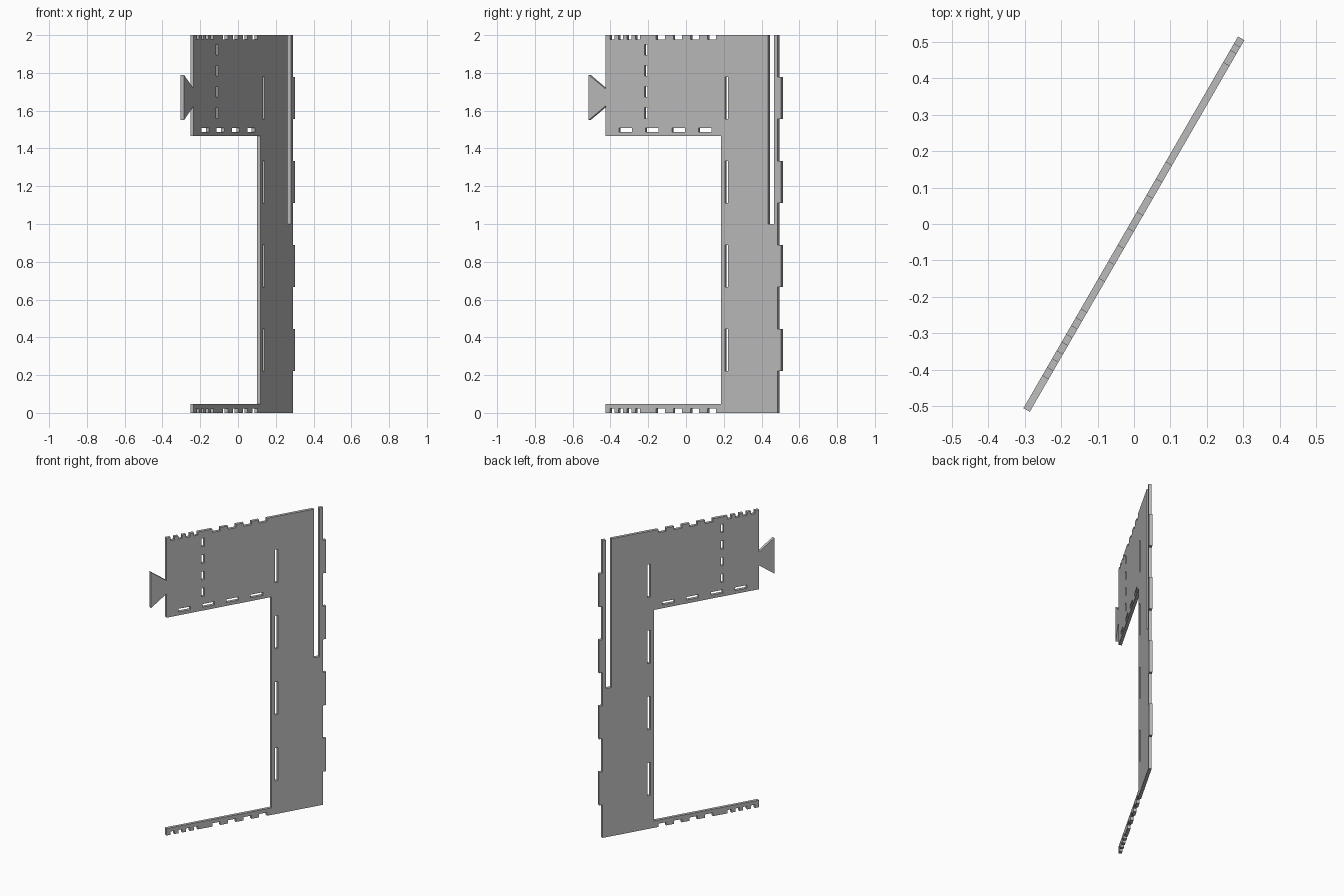
import bpy
from math import pi

cube = bpy.data.objects.get("Cube")
if cube:
    bpy.data.objects.remove(cube, do_unlink=True)

THICK = 0.02
DEPTH = 0.022          # depth of the edge notches and tabs
LEFT, RIGHT = -0.486, 0.566
POST = 0.221           # inner edge of the upright
ARM, RAIL = 1.465, 0.047
STEP = 2 / 9           # finger joint pitch on the upright


def fingers(start, end, parts=9):
    """Every second interval of a span cut into equal parts."""
    w = (end - start) / parts
    return [(start + k * w, start + (k + 1) * w) for k in range(1, parts, 2)]


def rect(x0, x1, z0, z1):
    return [(x0, z0), (x1, z0), (x1, z1), (x0, z1)]


notches = fingers(-0.485, -0.249) + fingers(-0.229, 0.243)


def notched_edge(z, inner):
    return [p for a, b in notches for p in ((a, z), (a, inner), (b, inner), (b, z))]


# Outer outline, anticlockwise from the lower left corner
outline = [(LEFT, 0)] + notched_edge(0, DEPTH) + [(RIGHT, 0)]
for a, b in fingers(0, 2):
    outline += [(RIGHT, a), (RIGHT + DEPTH, a), (RIGHT + DEPTH, b), (RIGHT, b)]
outline += [(RIGHT, 2), (0.544, 2), (0.544, 1), (0.507, 1), (0.507, 2)]
outline += notched_edge(2, 2 - DEPTH)[::-1] + [(LEFT, 2)]
# Dovetail on the arm
outline += [(LEFT, 1.715), (-0.589, 1.79), (-0.589, 1.55), (LEFT, 1.625)]
# Underside of the arm, inside of the upright, top of the rail
outline += [(LEFT, ARM), (POST, ARM), (POST, RAIL), (LEFT, RAIL)]

# Slots cut through the panel
holes = [rect(0.243, 0.263, a, b) for a, b in fingers(0, 2)]
holes += [rect(-0.249, -0.229, a, b) for a, b in fingers(1.504, 2.006)]
holes += [rect(a, b, 1.488, 1.509) for a, b in fingers(-0.486, 0.243)]

# Filled flat curve with thickness
curve = bpy.data.curves.new("slotted_panel", "CURVE")
curve.dimensions = "2D"
curve.fill_mode = "BOTH"
curve.extrude = THICK / 2
for loop in [outline] + holes:
    spline = curve.splines.new("POLY")
    spline.points.add(len(loop) - 1)
    for point, (x, z) in zip(spline.points, loop):
        point.co = (x, z, 0, 1)
    spline.use_cyclic_u = True

panel = bpy.data.objects.new("slotted_panel", curve)
bpy.context.collection.objects.link(panel)
panel.rotation_euler = (pi / 2, 0, pi / 3)

grey = bpy.data.materials.new("plain_grey")
grey.use_nodes = True
colour = (0.5, 0.5, 0.5, 1)
grey.diffuse_color = colour
grey.node_tree.nodes["Principled BSDF"].inputs["Base Color"].default_value = colour
curve.materials.append(grey)

# Turn the curve into a mesh
bpy.ops.object.select_all(action="DESELECT")
panel.select_set(True)
bpy.context.view_layer.objects.active = panel
bpy.ops.object.convert(target="MESH")
for face in bpy.context.object.data.polygons:
    face.use_smooth = False
